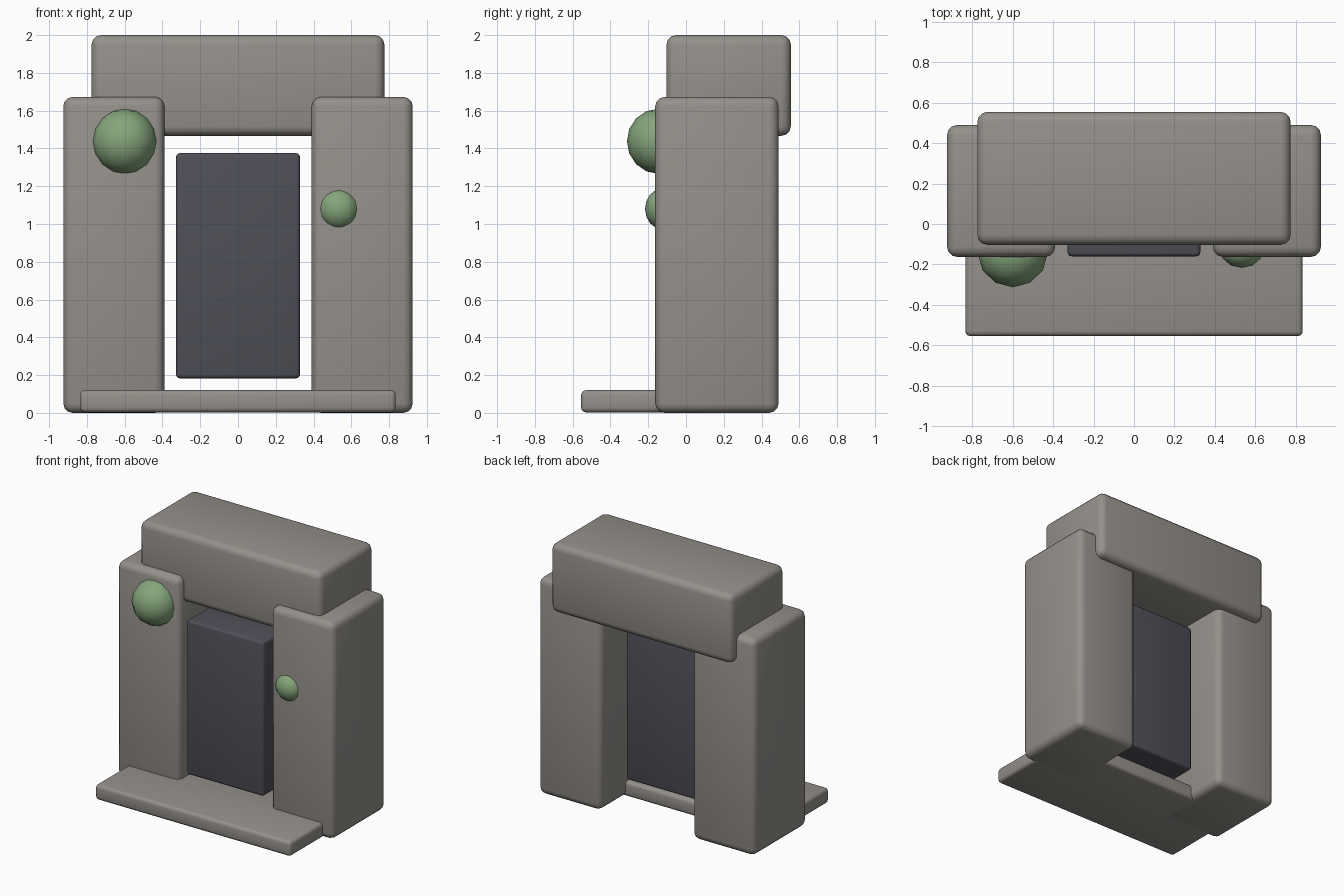
import bpy
import math

if "Cube" in bpy.data.objects:
    bpy.data.objects.remove(bpy.data.objects["Cube"])


def make_material(name, rgb):
    mat = bpy.data.materials.new(name)
    mat.diffuse_color = (*rgb, 1.0)
    mat.use_nodes = True
    mat.node_tree.nodes["Principled BSDF"].inputs["Base Color"].default_value = mat.diffuse_color
    return mat


stone = make_material("warm grey stone", (0.30, 0.282, 0.257))
slate = make_material("dark slate", (0.078, 0.078, 0.098))
moss = make_material("moss green", (0.235, 0.38, 0.20))


def finish(obj, name, mat):
    obj.name = name
    obj.data.materials.append(mat)
    bpy.ops.object.shade_smooth_by_angle(angle=math.radians(40))


def rounded_block(name, low, high, bevel, mat):
    """Box between two corners with rounded edges."""
    center = [(a + b) / 2 for a, b in zip(low, high)]
    bpy.ops.mesh.primitive_cube_add(size=1, location=center)
    obj = bpy.context.object
    obj.scale = [b - a for a, b in zip(low, high)]
    bpy.ops.object.transform_apply(location=False, rotation=False, scale=True)
    mod = obj.modifiers.new("rounded edges", 'BEVEL')
    mod.width = bevel
    mod.segments = 3
    bpy.ops.object.modifier_apply(modifier=mod.name)
    finish(obj, name, mat)


def moss_clump(name, center, radius, depth):
    """Ball of moss half sunk into a pillar."""
    bpy.ops.mesh.primitive_uv_sphere_add(segments=12, ring_count=8, radius=1, location=center)
    obj = bpy.context.object
    obj.scale = (radius, depth, radius)
    bpy.ops.object.transform_apply(location=False, rotation=False, scale=True)
    finish(obj, name, moss)


# Pillars on both sides
rounded_block("left_pillar", (-0.925, -0.163, 0), (-0.39, 0.49, 1.673), 0.05, stone)
rounded_block("right_pillar", (0.39, -0.163, 0), (0.925, 0.49, 1.673), 0.05, stone)

# Lintel resting across the pillars
rounded_block("lintel", (-0.775, -0.103, 1.467), (0.775, 0.555, 2.0), 0.05, stone)

# Threshold step in front
rounded_block("step", (-0.835, -0.555, 0.003), (0.835, 0.18, 0.12), 0.025, stone)

# Dark door slab in the opening
rounded_block("door", (-0.328, -0.16, 0.183), (0.328, 0.265, 1.375), 0.02, slate)

# Moss clumps on the pillar fronts
moss_clump("large_moss", (-0.6, -0.143, 1.438), 0.173, 0.17)
moss_clump("small_moss", (0.533, -0.125, 1.08), 0.108, 0.092)
